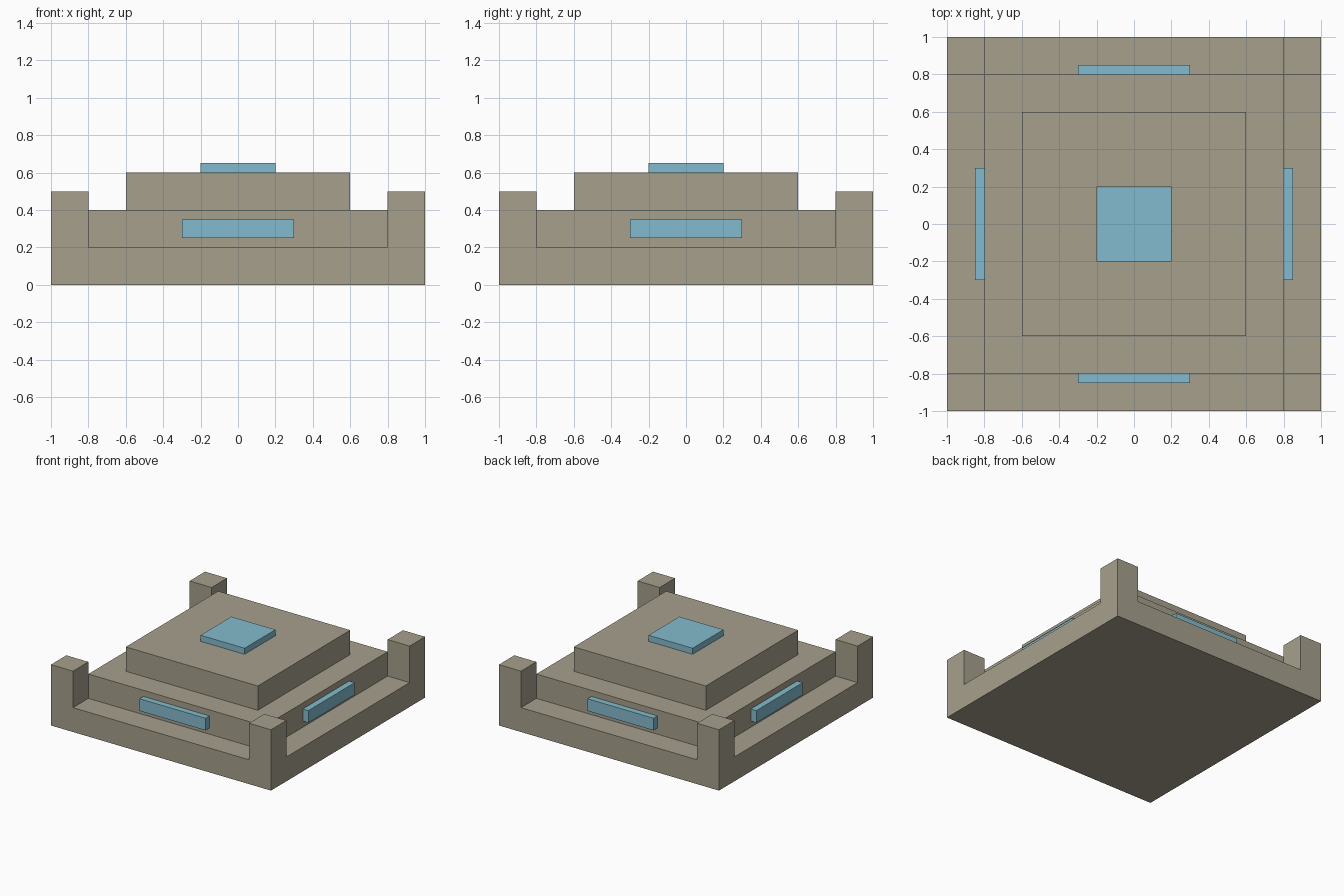
import bpy

cube = bpy.data.objects.get("Cube")
if cube:
    bpy.data.objects.remove(cube, do_unlink=True)


def make_material(name, rgb):
    mat = bpy.data.materials.new(name)
    mat.use_nodes = True
    colour = (*rgb, 1.0)
    mat.diffuse_color = colour
    mat.node_tree.nodes["Principled BSDF"].inputs["Base Color"].default_value = colour
    return mat


stone = make_material("warm_grey_stone", (0.38, 0.35, 0.265))
blue = make_material("light_blue", (0.23, 0.50, 0.62))


def box(name, x, y, z, mat):
    """Box spanning the (low, high) range on each axis."""
    spans = (x, y, z)
    bpy.ops.mesh.primitive_cube_add(size=1, location=[(a + b) / 2 for a, b in spans])
    obj = bpy.context.object
    obj.name = name
    obj.scale = [b - a for a, b in spans]
    bpy.ops.object.transform_apply(location=False, rotation=False, scale=True)
    obj.data.materials.append(mat)
    return obj


def tier(name, half, low, high, mat):
    return box(name, (-half, half), (-half, half), (low, high), mat)


# Stacked square tiers
tier("base_slab", 1.0, 0.0, 0.2, stone)
tier("middle_tier", 0.8, 0.2, 0.4, stone)
tier("upper_tier", 0.6, 0.4, 0.6, stone)
tier("top_panel", 0.2, 0.6, 0.65, blue)

# Corner posts and side panels
for sign, x_side, y_side in ((-1, "right", "front"), (1, "left", "back")):
    outer = sorted((sign * 0.8, sign * 1.0))
    panel = sorted((sign * 0.8, sign * 0.85))
    for other, label in ((-1, "front"), (1, "back")):
        box(f"{label}_{x_side}_post", outer, sorted((other * 0.8, other * 1.0)),
            (0.2, 0.5), stone)
    box(f"{x_side}_panel", panel, (-0.3, 0.3), (0.25, 0.35), blue)
    box(f"{y_side}_panel", (-0.3, 0.3), panel, (0.25, 0.35), blue)
